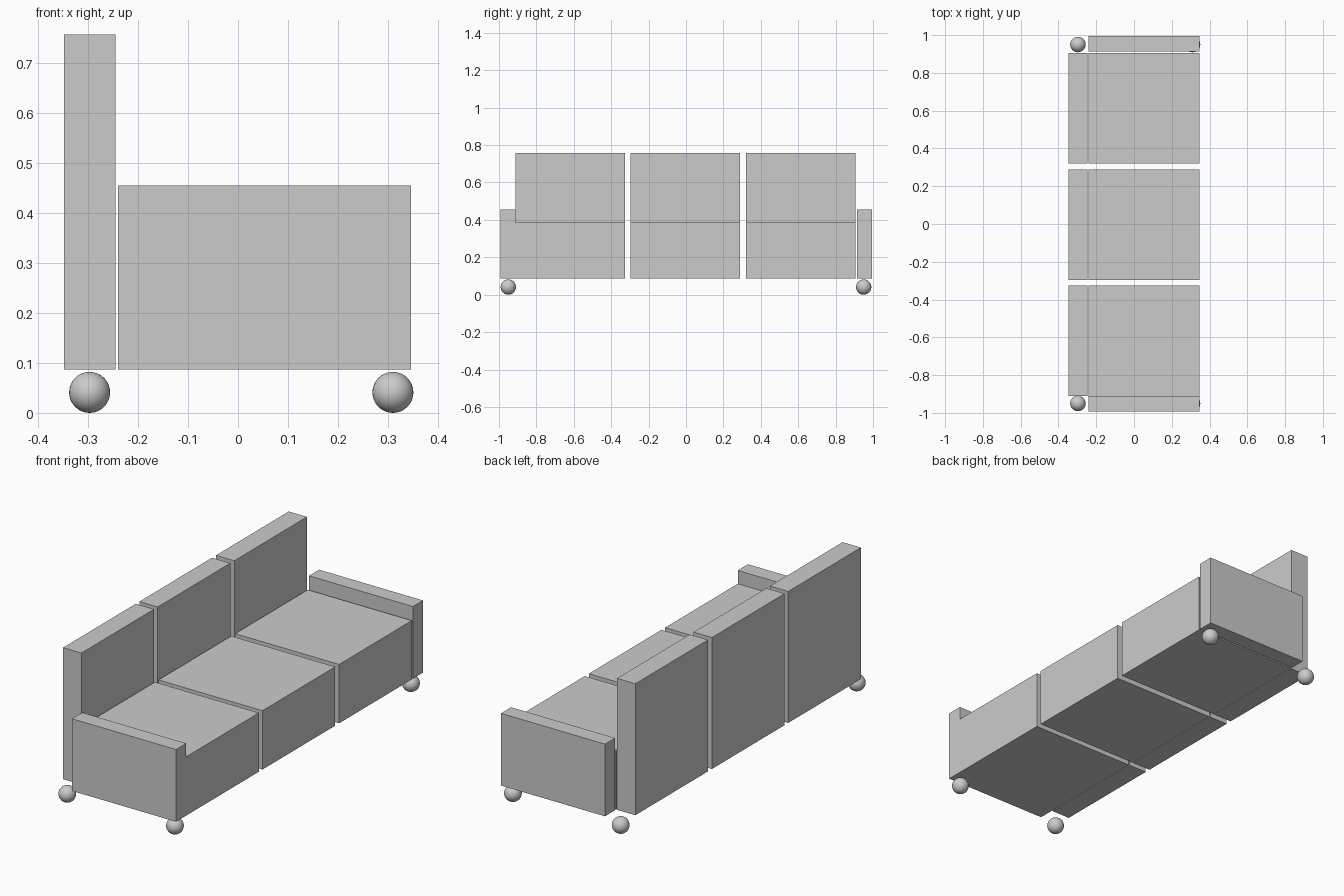
import bpy, bmesh
from mathutils import Vector

if "Cube" in bpy.data.objects:
    bpy.data.objects.remove(bpy.data.objects["Cube"])


def box(name, x, y, z):
    """Flat-faced box from (min, max) ranges."""
    bm = bmesh.new()
    bmesh.ops.create_cube(bm, size=1)
    lo, hi = Vector((x[0], y[0], z[0])), Vector((x[1], y[1], z[1]))
    for v in bm.verts:
        v.co = Vector([lo[i] if v.co[i] < 0 else hi[i] for i in range(3)])
    mesh = bpy.data.meshes.new(name)
    bm.to_mesh(mesh)
    bm.free()
    bpy.context.collection.objects.link(bpy.data.objects.new(name, mesh))


BASE = 0.087
SEAT_X = (-0.24, 0.346)
BACK_X = (-0.348, -0.245)

# Three seat blocks, each with its own backrest
for side, y in (("left", -0.911), ("middle", -0.297), ("right", 0.32)):
    span = (y, y + 0.585)
    box("seat_" + side, SEAT_X, span, (BASE, 0.387))
    box("backrest_" + side, BACK_X, span, (BASE, 0.757))

# Armrests
box("armrest_left", SEAT_X, (-0.993, -0.911), (BASE, 0.455))
box("armrest_right", SEAT_X, (0.914, 0.995), (BASE, 0.455))

# Ball feet
for end, x in (("rear", -0.297), ("front", 0.31)):
    for side, y in (("left", -0.95), ("right", 0.95)):
        bpy.ops.mesh.primitive_uv_sphere_add(
            segments=32, ring_count=16, radius=0.041, location=(x, y, 0.041))
        bpy.context.object.name = f"foot_{end}_{side}"
        bpy.ops.object.shade_smooth()
